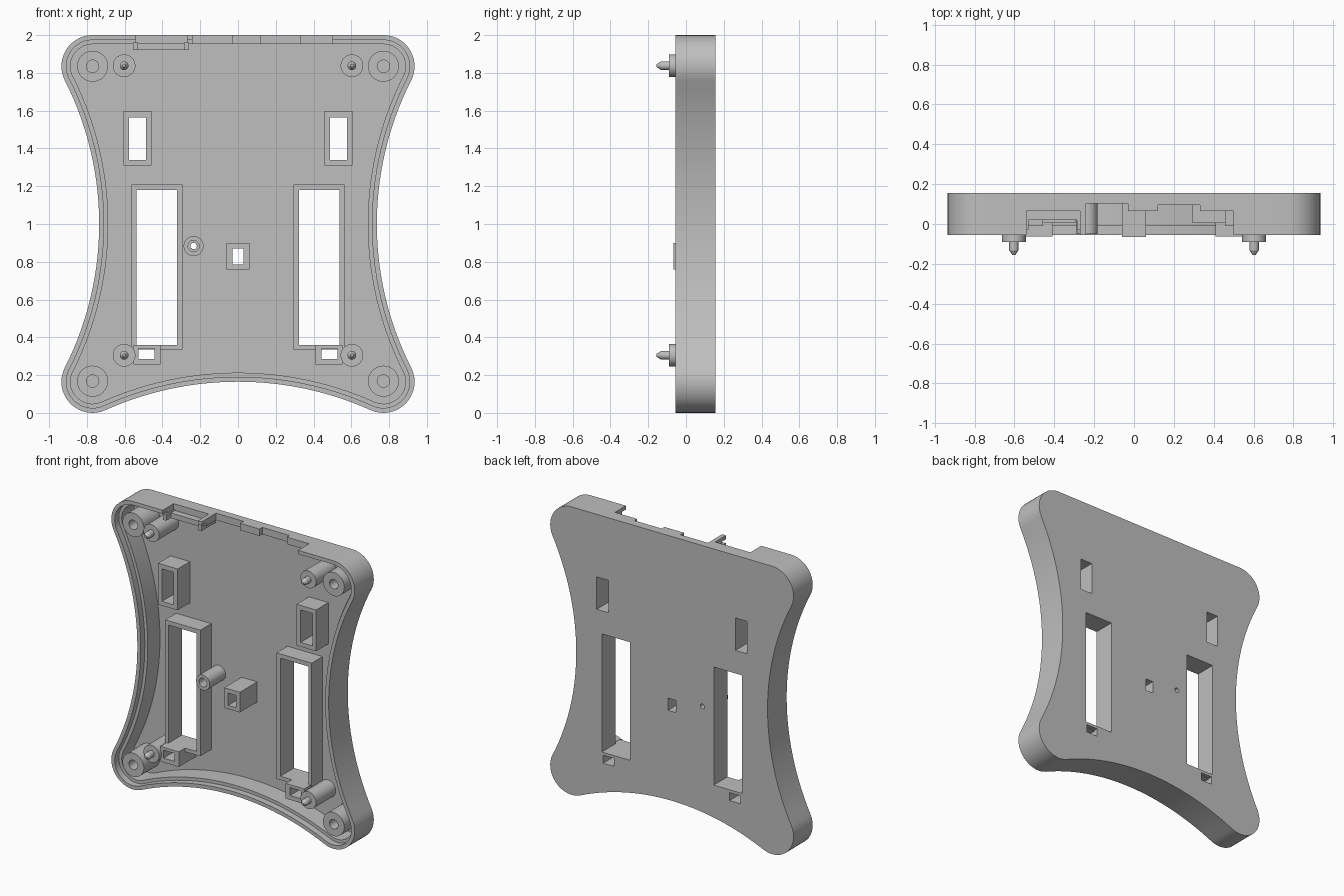
import bpy, bmesh
from math import sin, cos, pi, radians, atan2, hypot
from mathutils import Matrix, Vector

if "Cube" in bpy.data.objects:
    bpy.data.objects.remove(bpy.data.objects["Cube"], do_unlink=True)

grey = bpy.data.materials.new("Plain grey plastic")
grey.use_nodes = True
COLOUR = (0.52, 0.52, 0.52, 1)
grey.diffuse_color = COLOUR
grey.node_tree.nodes["Principled BSDF"].inputs["Base Color"].default_value = COLOUR

FRONT, BACK = -0.055, 0.155   # rim and back face
FLOOR = 0.125                 # inner floor of the tray
ROOT = FLOOR + 0.005          # parts sink slightly into the floor


def finish(name, bm):
    bmesh.ops.recalc_face_normals(bm, faces=bm.faces)
    mesh = bpy.data.meshes.new(name)
    bm.to_mesh(mesh)
    bm.free()
    obj = bpy.data.objects.new(name, mesh)
    bpy.context.collection.objects.link(obj)
    mesh.materials.append(grey)
    return obj


def prism(name, points, y0, y1):
    """Extrude an (x, z) outline from y0 to y1."""
    bm = bmesh.new()
    face = bm.faces.new([bm.verts.new((x, y0, z)) for x, z in points])
    new = bmesh.ops.extrude_face_region(bm, geom=[face])["geom"]
    verts = [g for g in new if isinstance(g, bmesh.types.BMVert)]
    bmesh.ops.translate(bm, verts=verts, vec=(0, y1 - y0, 0))
    return finish(name, bm)


def activate(obj):
    bpy.ops.object.select_all(action='DESELECT')
    bpy.context.view_layer.objects.active = obj
    obj.select_set(True)


def smooth(obj):
    activate(obj)
    bpy.ops.object.shade_smooth_by_angle(angle=radians(30))


def carve(obj, cuts):
    """Subtract each (points, y0, y1) prism from the object."""
    activate(obj)
    for points, y0, y1 in cuts:
        cutter = prism("cutter", points, y0, y1)
        mod = obj.modifiers.new("cut", 'BOOLEAN')
        mod.operation, mod.solver, mod.object = 'DIFFERENCE', 'EXACT', cutter
        bpy.ops.object.modifier_apply(modifier=mod.name)
        bpy.data.objects.remove(cutter, do_unlink=True)


def lathe(name, profile, x, z):
    """Turn a (radius, y) profile about the y axis."""
    bm = bmesh.new()
    verts = [bm.verts.new((r, y, 0)) for r, y in profile]
    edges = [bm.edges.new(pair) for pair in zip(verts, verts[1:])]
    bmesh.ops.spin(bm, geom=verts + edges, cent=(0, 0, 0), axis=(0, 1, 0),
                   angle=2 * pi, steps=32)
    bmesh.ops.remove_doubles(bm, verts=bm.verts, dist=0.0001)
    bmesh.ops.translate(bm, verts=bm.verts, vec=(x, 0, z))
    obj = finish(name, bm)
    smooth(obj)
    return obj


def rect(x0, x1, z0, z1):
    return [(x0, z0), (x1, z0), (x1, z1), (x0, z1)]


def mirror_rect(side, x0, x1, z0, z1):
    return rect(*sorted((side * x0, side * x1)), z0, z1)


def arc(cx, cz, r, a0, a1, steps):
    return [(cx + r * cos(a0 + (a1 - a0) * i / steps),
             cz + r * sin(a0 + (a1 - a0) * i / steps)) for i in range(steps + 1)]


CX, LOW, HIGH, CORNER = 0.77, 0.165, 1.835, 0.165
SIDE_R, BASE_R = 1.68, 1.715


def outline(inset):
    """Rounded corners joined by tangent hollow arcs, straight on top."""
    r = CORNER - inset
    side_x, base_z = 0.735 + SIDE_R, LOW - BASE_R
    a = atan2(HIGH - 1, side_x - CX)
    b = atan2(LOW - base_z, CX)
    half = arc(CX, HIGH, r, pi / 2, -a, 14)
    half += arc(side_x, 1, SIDE_R + inset, pi - a, pi + a, 28)[1:-1]
    half += arc(CX, LOW, r, a, b - pi, 16)
    half += arc(0, base_z, BASE_R + inset, b, pi / 2, 14)[1:]
    return half + [(-x, z) for x, z in reversed(half[:-1])]


# Openings in the floor, shared by the tubes around them
windows = {
    "upper_slot": ((0.457, 0.607, 1.31, 1.597), (0.488, 0.578, 1.34, 1.565), -0.01),
    "long_slot": ((0.293, 0.563, 0.335, 1.21), (0.322, 0.538, 0.36, 1.18), 0.005),
    "small_slot": ((0.41, 0.553, 0.255, 0.36), (0.443, 0.528, 0.285, 0.34), -0.063),
}
centre_hole = rect(-0.03, 0.03, 0.785, 0.87)
SCREW_X, SCREW_Z = -0.235, 0.883

# Tray: hollowed body with a stepped rim
tray = prism("tray", outline(0), FRONT, BACK)
cuts = [(outline(0.026), FRONT - 0.1, -0.01), (outline(0.048), FRONT - 0.1, FLOOR)]
for outer, hole, top in windows.values():
    cuts += [(mirror_rect(s, *hole), 0, 0.3) for s in (-1, 1)]
cuts.append((centre_hole, 0, 0.3))
cuts.append((arc(SCREW_X, SCREW_Z, 0.017, 0, 2 * pi, 16)[:-1], 0, 0.3))
# Connector notches along the top edge: left, right, depth
for x0, x1, depth in ((-0.54, -0.27, 0.065), (-0.24, -0.03, 0.102),
                      (-0.031, 0.121, 0.065), (0.12, 0.33, 0.095),
                      (0.329, 0.5, 0.065)):
    cuts.append((rect(x0, x1, 1.94, 2.1), -0.3, depth))
carve(tray, cuts)
smooth(tray)

# Rectangular tubes around the openings
for name, (outer, hole, top) in windows.items():
    for side, label in ((1, "left"), (-1, "right")):
        tube = prism(f"{label}_{name}_tube", mirror_rect(side, *outer), top, ROOT)
        tube_cuts = [(mirror_rect(side, *hole), -0.3, 0.3)]
        if name == "small_slot":
            tube_cuts.append((mirror_rect(side, *windows["long_slot"][1]), -0.3, 0.3))
        carve(tube, tube_cuts)

centre_tube = prism("centre_tube", rect(-0.06, 0.06, 0.76, 0.9), -0.065, ROOT)
carve(centre_tube, [(centre_hole, -0.3, 0.3)])

# Corner screw bosses and locating pins
for side, label in ((1, "left"), (-1, "right")):
    for level, boss_z, pin_z in (("upper", HIGH, 1.838), ("lower", LOW + 0.003, 0.305)):
        lathe(f"{label}_{level}_boss",
              [(0.082, ROOT), (0.082, -0.05), (0.033, -0.05), (0.033, 0.1), (0, 0.1)],
              side * CX, boss_z)
        lathe(f"{label}_{level}_pin",
              [(0.06, ROOT), (0.06, -0.09), (0.023, -0.09), (0.023, -0.132),
               (0.008, -0.155), (0, -0.155)], side * 0.603, pin_z)

# Hollow screw post beside the centre
lathe("screw_post", [(0.053, ROOT), (0.053, -0.05), (0.03, -0.05), (0.03, 0.11),
                     (0.017, 0.11), (0.017, ROOT)], SCREW_X, SCREW_Z)

# Connector cradle behind the first top notch
prism("cradle_shelf", rect(-0.555, -0.26, 1.92, 1.955), 0.02, ROOT)
for name, x0, x1 in (("outer", -0.555, -0.53), ("inner", -0.285, -0.26)):
    prism(f"cradle_{name}_cheek", rect(x0, x1, 1.92, 1.96), -0.03, ROOT)
